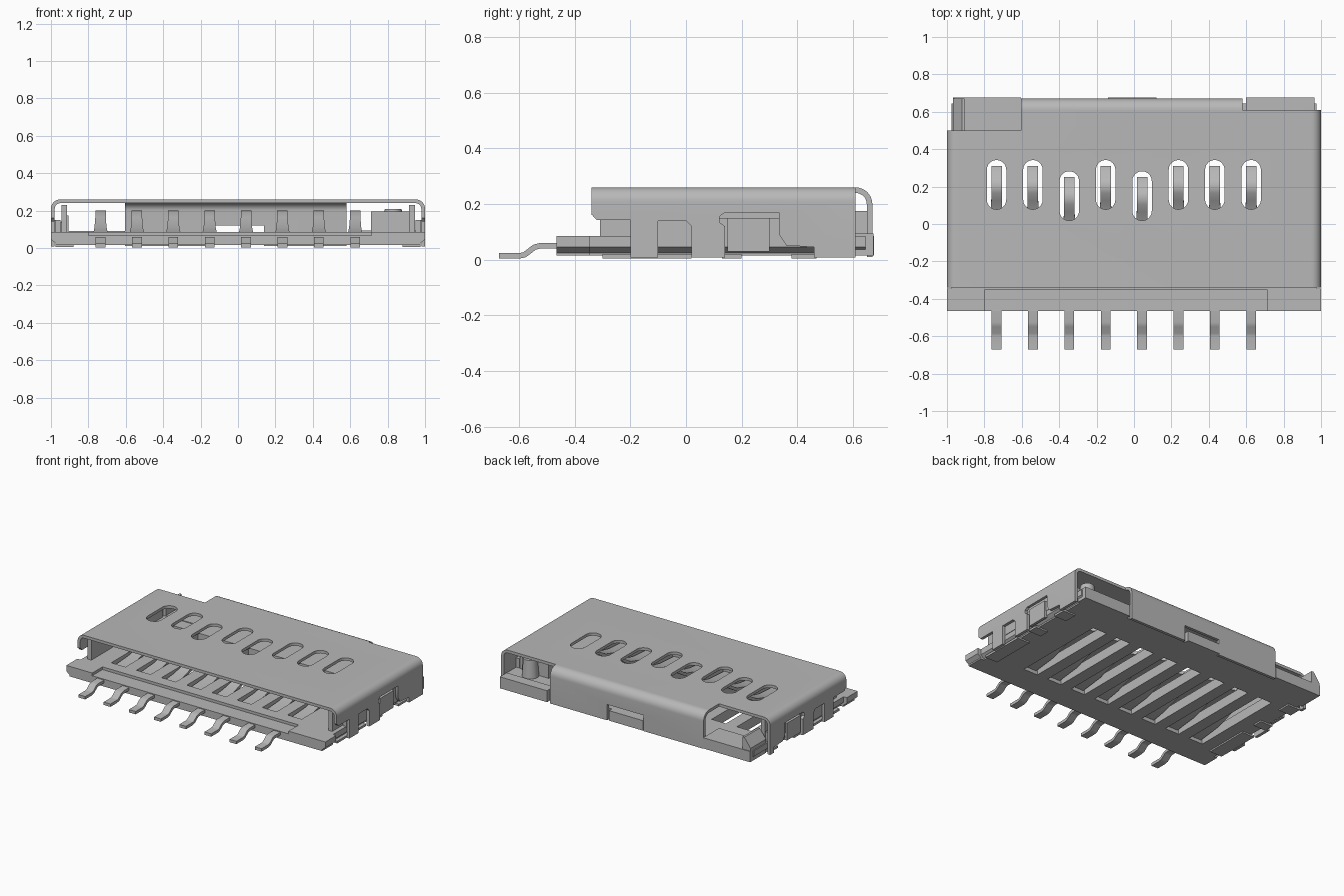
import bpy, bmesh, math
from mathutils import Vector

cube = bpy.data.objects.get("Cube")
if cube:
    bpy.data.objects.remove(cube, do_unlink=True)

GREY = (0.48, 0.48, 0.48, 1)
mat = bpy.data.materials.new("neutral_grey")
mat.use_nodes = True
mat.diffuse_color = GREY
bsdf = next(n for n in mat.node_tree.nodes if n.type == 'BSDF_PRINCIPLED')
bsdf.inputs["Base Color"].default_value = GREY
bsdf.inputs["Roughness"].default_value = 0.6


def finish(name, bm):
    bmesh.ops.recalc_face_normals(bm, faces=bm.faces[:])
    me = bpy.data.meshes.new(name)
    bm.to_mesh(me)
    bm.free()
    ob = bpy.data.objects.new(name, me)
    bpy.context.collection.objects.link(ob)
    me.materials.append(mat)
    return ob


def prism(name, pts, axis, a, b):
    """Extrude a 2D outline along one axis from a to b."""
    place = {'x': lambda p, t: (t, p[0], p[1]),
             'y': lambda p, t: (p[0], t, p[1]),
             'z': lambda p, t: (p[0], p[1], t)}[axis]
    bm = bmesh.new()
    lo = [bm.verts.new(place(p, a)) for p in pts]
    hi = [bm.verts.new(place(p, b)) for p in pts]
    n = len(pts)
    bm.faces.new(lo)
    bm.faces.new(hi)
    for i in range(n):
        j = (i + 1) % n
        bm.faces.new((lo[i], lo[j], hi[j], hi[i]))
    return finish(name, bm)


def box(name, x0, x1, y0, y1, z0, z1):
    return prism(name, [(x0, y0), (x1, y0), (x1, y1), (x0, y1)], 'z', z0, z1)


def arc(cx, cy, r, a0, a1, n=8):
    return [(cx + r * math.cos(math.radians(a0 + (a1 - a0) * i / n)),
             cy + r * math.sin(math.radians(a0 + (a1 - a0) * i / n))) for i in range(n + 1)]


def select(ob):
    bpy.ops.object.select_all(action='DESELECT')
    ob.select_set(True)
    bpy.context.view_layer.objects.active = ob


def cut(ob, cutters):
    select(ob)
    for c in cutters:
        m = ob.modifiers.new("cut", 'BOOLEAN')
        m.operation = 'DIFFERENCE'
        m.solver = 'EXACT'
        m.object = c
        bpy.ops.object.modifier_apply(modifier=m.name)
        bpy.data.objects.remove(c, do_unlink=True)


def smooth(ob):
    select(ob)
    bpy.ops.object.shade_smooth_by_angle(angle=math.radians(35))


def strip(name, x, path, t):
    """Bent metal strip; path holds (y, z, width)."""
    bm = bmesh.new()
    rings = []
    for i, (y, z, w) in enumerate(path):
        p, q = path[max(i - 1, 0)], path[min(i + 1, len(path) - 1)]
        d = Vector((q[0] - p[0], q[1] - p[1])).normalized()
        ny, nz = -d.y * t / 2, d.x * t / 2
        rings.append([bm.verts.new((x + sx * w / 2, y + s * ny, z + s * nz))
                      for sx, s in ((-1, -1), (1, -1), (1, 1), (-1, 1))])
    bm.faces.new(rings[0])
    bm.faces.new(rings[-1])
    for r, s in zip(rings, rings[1:]):
        for k in range(4):
            bm.faces.new((r[k], r[(k + 1) % 4], s[(k + 1) % 4], s[k]))
    return finish(name, bm)


PINS = [-0.735 + 0.1945 * i for i in range(8)]
SHIFTED = (2, 4)                       # contacts set further forward


# Plastic base with undercut sides and one slot per contact
def base_section(w):
    return [(-w + .025, .015), (w - .025, .015), (w - .025, .025), (w, .045),
            (w, .085), (-w, .085), (-w, .045), (-w + .025, .025)]


base = prism("base_tray", base_section(.975), 'y', -.345, .645)
cut(base, [box("slot_cutter", x - .055, x + .055, -.27, .41, -.1, .2) for x in PINS])
front = prism("front_ledge", base_section(1.0), 'y', -.465, -.345)
cut(front, [box("ledge_cutter", -.8, .715, -.5, -.352, .066, .2)])

# Back corner blocks and the small wedge on the right corner
box("left_back_corner", .6, .965, .6, .675, .015, .095)
box("right_back_corner", -.968, -.605, .5, .675, .015, .09)
prism("corner_wedge", [(-.968, .085), (-.905, .085), (-.905, .175), (-.92, .175), (-.968, .11)],
      'y', .5, .67)

# Inner guide walls and side rails
for s, side in ((1, "left"), (-1, "right")):
    xs = sorted((s * .915, s * .945))
    box(side + "_guide_wall", *xs, -.31, .48, .08, .23)
    xs = sorted((s * .95, s * .978))
    box(side + "_side_rail", *xs, -.2, .48, .08, .15)
    xs = sorted((s * .88, s * .975))
    for k, (y0, y1) in enumerate(((-.3, .02), (.13, .2), (.38, .47))):
        box(f"{side}_foot_pad_{k}", *xs, y0, y1, .005, .02)

# Card detection slider and round post in the left back corner
box("detect_slider", .71, .915, .38, .5, .08, .195)
bm = bmesh.new()
bmesh.ops.create_cone(bm, cap_ends=True, segments=32, radius1=.055, radius2=.045, depth=.13)
bmesh.ops.translate(bm, verts=bm.verts[:], vec=(.83, .53, .145))
smooth(finish("detect_post", bm))

# Metal shell: a rounded channel with cut side walls
T, Z = .02, .26
outer = [(-1, .008)] + arc(-.95, Z - .05, .05, 180, 90) + arc(.95, Z - .05, .05, 90, 0) + [(1, .008)]
inner = [(.98, .008)] + arc(.95, Z - .05, .03, 0, 90) + arc(-.95, Z - .05, .03, 90, 180) + [(-.98, .008)]
shell = prism("metal_shell", outer + inner, 'y', -.34, .61)
cutters = []
for i, x in enumerate(PINS):           # rounded viewing windows
    c = .185 - (.06 if i in SHIFTED else 0)
    cutters.append(prism("window_cutter", arc(x, c + .105, .052, 0, 180, 12)
                         + arc(x, c - .055, .052, 180, 360, 12), 'z', .2, .3))
side_cuts = [
    [(-.4, -.1), (-.2, -.1), (-.2, .142), (-.32, .142), (-.337, .16), (-.4, .16)],
    [(-.1, -.1), (.02, -.1), (.02, .12), (0, .14), (-.1, .14)],
    [(.14, -.1), (.46, -.1), (.46, .045), (.36, .052), (.335, .09), (.335, .17),
     (.14, .17), (.12, .155), (.12, .135), (.14, .12)],
]
for pts in side_cuts:
    cutters.append(prism("left_side_cutter", pts, 'x', .96, 1.1))
    cutters.append(prism("right_side_cutter", pts, 'x', -1.1, -.96))
cutters.append(box("corner_cutter", -1.2, -.605, .5, .8, -.1, .4))
cut(shell, cutters)
smooth(shell)

# Latch tongues standing in the side openings
for s, side in ((1, "left"), (-1, "right")):
    xs = sorted((s * .972, s * .99))
    box(side + "_latch_tongue", *xs, .15, .3, .03, .15)

# Rounded back wall with a central notch
prof = [(.605, Z)] + arc(.61, Z - .06, .06, 90, 0) + [(.67, .01), (.65, .01)] \
    + arc(.61, Z - .06, .04, 0, 90) + [(.605, Z - T)]
back = prism("back_wall", prof, 'x', -.605, .58)
cut(back, [box("notch_cutter", -.14, .14, .63, .7, -.1, .12)])
smooth(back)
box("back_tab", -.14, .12, .64, .676, .015, .085)

# Spring contacts with solder feet
FOOT = [(-.672, .014, .052), (-.6, .014, .052), (-.58, .018, .052), (-.545, .045, .052),
        (-.525, .05, .052), (-.3, .05, .052), (-.27, .05, .09)]
for i, x in enumerate(PINS):
    d = -.06 if i in SHIFTED else 0
    spring = [(-.1 + d, .065, .08), (.04 + d, .10, .065), (.13 + d, .155, .056), (.17 + d, .182, .056),
              (.2 + d, .19, .056), (.23 + d, .182, .056), (.27 + d, .155, .056), (.31 + d, .15, .056)]
    smooth(strip(f"contact_{i + 1}", x, FOOT + spring, .02))
